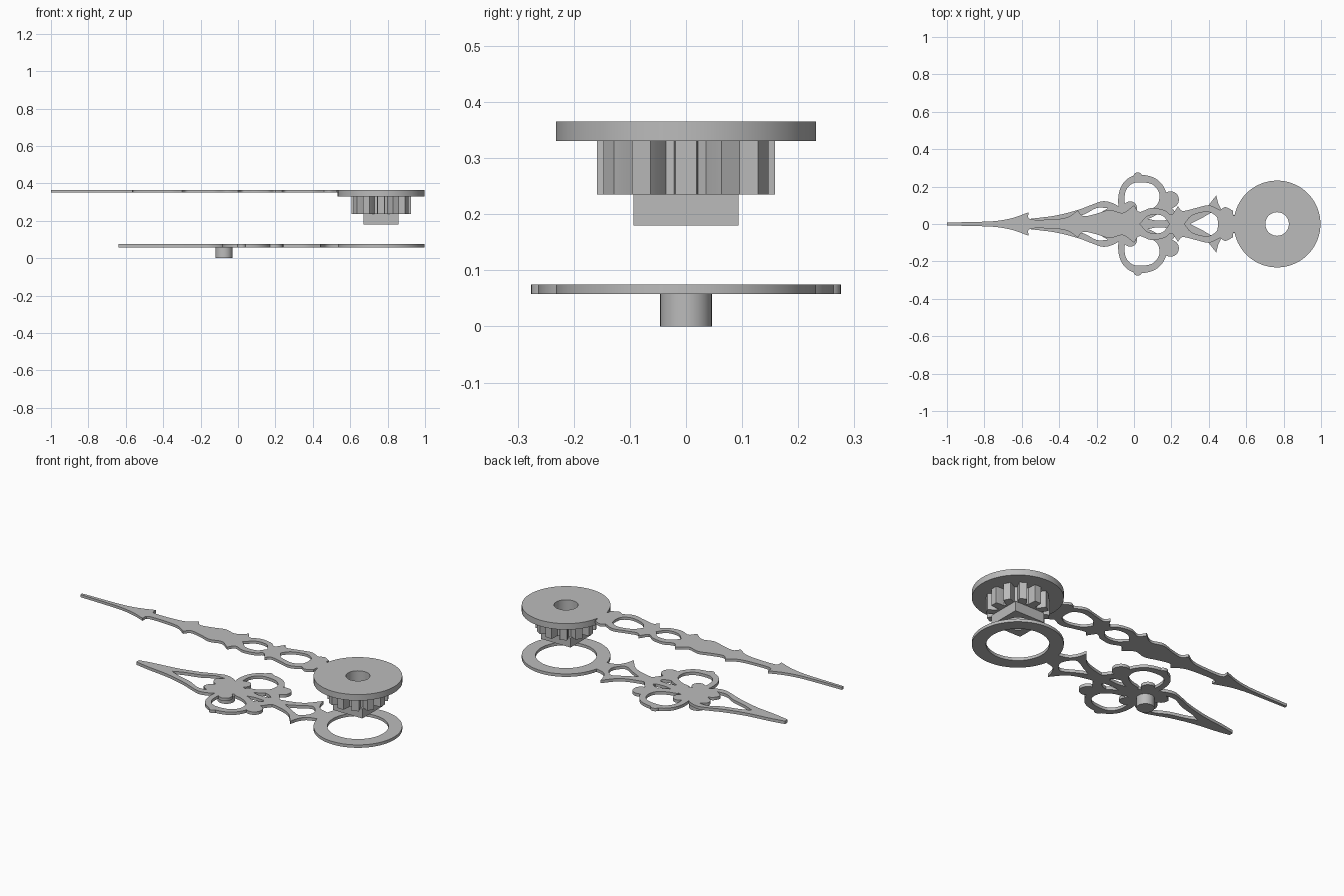
import bpy, bmesh, math
from mathutils import Vector

if "Cube" in bpy.data.objects:
    bpy.data.objects.remove(bpy.data.objects["Cube"])

# One plain grey material
grey = bpy.data.materials.new("plain grey")
grey.use_nodes = True
COLOUR = (0.5, 0.5, 0.5, 1)
grey.diffuse_color = COLOUR
grey.node_tree.nodes["Principled BSDF"].inputs["Base Color"].default_value = COLOUR

HUB = 0.765
BORE = 0.063


def smooth(points, steps=6):
    """Smooth open path through points of any dimension."""
    p = [Vector(q) for q in points]
    p = [2 * p[0] - p[1]] + p + [2 * p[-1] - p[-2]]
    out = []
    for a, b, c, d in zip(p, p[1:], p[2:], p[3:]):
        for i in range(steps):
            t = i / steps
            out.append(0.5 * (2 * b + (c - a) * t + (2 * a - 5 * b + 4 * c - d) * t * t
                              + (3 * b - a - 3 * c + d) * t ** 3))
    return out + [p[-2]]


def mirrored(*runs):
    """Closed outline from the upper half; each run meets the next at a corner."""
    half = []
    for run in runs:
        half += smooth(run)[1 if half else 0:]
    return half + [Vector((q.x, -q.y)) for q in reversed(half) if abs(q.y) > 1e-4]


def circle(x, y, r, n=48):
    return [Vector((x + r * math.cos(i * math.tau / n), y + r * math.sin(i * math.tau / n)))
            for i in range(n)]


def ribbon(points):
    """Outline of a curved band; points are x, y, half width."""
    path = smooth(points)
    left, right = [], []
    for i, q in enumerate(path):
        t = (path[min(i + 1, len(path) - 1)] - path[max(i - 1, 0)]).xy.normalized()
        n = Vector((-t.y, t.x)) * q.z
        left.append(q.xy + n)
        right.append(q.xy - n)
    return left + right[::-1]


def flip(loop):
    return [Vector((q.x, -q.y)) for q in reversed(loop)]


def plate(name, loops, bottom, top):
    """Extruded flat shape; loops after the first are holes."""
    curve = bpy.data.curves.new(name, 'CURVE')
    curve.dimensions = '2D'
    curve.fill_mode = 'BOTH'
    curve.extrude = (top - bottom) / 2
    for loop in loops:
        spline = curve.splines.new('POLY')
        spline.points.add(len(loop) - 1)
        for point, q in zip(spline.points, loop):
            point.co = (q.x, q.y, 0, 1)
        spline.use_cyclic_u = True
    shape = bpy.data.objects.new(name, curve)
    bpy.context.collection.objects.link(shape)
    mesh = bpy.data.meshes.new_from_object(
        shape.evaluated_get(bpy.context.evaluated_depsgraph_get()))
    bpy.data.objects.remove(shape)
    bm = bmesh.new()
    bm.from_mesh(mesh)
    bmesh.ops.remove_doubles(bm, verts=bm.verts, dist=1e-5)
    bmesh.ops.translate(bm, verts=bm.verts, vec=(0, 0, (top + bottom) / 2))
    bmesh.ops.recalc_face_normals(bm, faces=bm.faces)
    bm.to_mesh(mesh)
    bm.free()
    mesh.materials.clear()
    mesh.materials.append(grey)
    obj = bpy.data.objects.new(name, mesh)
    bpy.context.collection.objects.link(obj)
    bpy.ops.object.select_all(action='DESELECT')
    obj.select_set(True)
    bpy.context.view_layer.objects.active = obj
    bpy.ops.object.shade_smooth_by_angle(angle=math.radians(30))
    return obj


# Hub: disc, pinion gear and square drive share one bore
bore = circle(HUB, 0, BORE)
plate("minute_disc", [circle(HUB, 0, 0.232, 72), bore], 0.33, 0.365)

TEETH = 12
gear = []
for i in range(TEETH):
    middle = i * math.tau / TEETH
    for offset, r in ((-0.2, 0.112), (-0.15, 0.145), (-0.12, 0.16),
                      (0.12, 0.16), (0.15, 0.145), (0.2, 0.112)):
        a = middle + offset
        gear.append(Vector((HUB + r * math.cos(a), r * math.sin(a))))
plate("pinion_gear", [gear, bore], 0.235, 0.33)

s = 0.094
square = [Vector((HUB + a * s, b * s)) for a, b in ((-1, -1), (1, -1), (1, 1), (-1, 1))]
plate("square_drive", [square, bore], 0.18, 0.235)

# Minute hand: arrow tip, barbed stem, two pierced loops, shoulder
minute_outline = mirrored(
    [(-1, .008), (-.85, .011), (-.74, .016), (-.65, .032), (-.565, .062)],
    [(-.565, .062), (-.555, .026), (-.45, .024), (-.36, .035), (-.3, .072)],
    [(-.3, .072), (-.27, .042), (-.2, .055), (-.13, .075), (-.06, .06), (0, .1)],
    [(0, .1), (.03, .065), (.09, .085), (.16, .075), (.2, .05), (.235, .095)],
    [(.235, .095), (.26, .07), (.33, .085), (.4, .1), (.46, .075)],
    [(.46, .075), (.49, .09), (.53, .07)],
    [(.53, .07), (.535, .045), (.58, .045)])
minute_holes = [
    mirrored([(.03, 0), (.08, .045), (.15, .045), (.19, 0)]),
    mirrored([(.27, 0), (.31, .045), (.39, .065), (.44, .04), (.45, 0)])]
plate("minute_hand", [minute_outline] + minute_holes, 0.35, 0.365)

# Hour hand: parts of one flat plate
LOW, HIGH = 0.058, 0.075
plate("hour_ring", [circle(HUB, 0, 0.232, 72), circle(HUB, 0, 0.16, 72)], LOW, HIGH)
plate("hour_blade", [
    mirrored([(-.64, .012), (-.55, .028), (-.42, .045), (-.3, .075), (-.22, .105),
              (-.16, .122), (-.1, .105), (-.06, .07), (-.02, .03)]),
    mirrored([(-.42, 0), (-.36, .025), (-.27, .05), (-.2, .085), (-.14, .085)],
             [(-.14, .085), (-.18, .055), (-.17, .02), (-.14, 0)])], LOW, HIGH)
plate("hour_fan", [
    mirrored([(.18, .03), (.27, .04), (.37, .075), (.44, .152)],
             [(.44, .152), (.455, .1), (.49, .06), (.58, .04)]),
    mirrored([(.3, 0), (.36, .03), (.43, .065), (.47, .03), (.48, 0)])], LOW, HIGH)
plate("hour_spine", [ribbon([(-.1, 0, .04), (-.03, 0, .055), (.05, 0, .035),
                             (.13, 0, .018), (.24, 0, .03)])], LOW, HIGH)

# Mirrored scrollwork on both sides of the spine
scrolls = {
    "loop": ribbon([(-.03, .03, .02), (-.065, .1, .018), (-.06, .18, .016), (-.02, .23, .018),
                    (.04, .243, .02), (.11, .225, .018), (.152, .17, .018),
                    (.145, .1, .02), (.09, .055, .02), (.02, .035, .02)]),
    "knob": circle(.02, .252, .024, 24),
    "outer_scroll": circle(.195, .13, .045, 32),
    "inner_scroll": circle(-.02, .085, .036, 32),
    "brace": ribbon([(.13, .08, .02), (.18, .07, .025), (.22, .03, .02), (.25, .01, .015)]),
}
for part, loop in scrolls.items():
    plate("hour_" + part + "_left", [loop], LOW, HIGH)
    plate("hour_" + part + "_right", [flip(loop)], LOW, HIGH)

# Round peg below the hour hand
plate("hour_peg", [circle(-.075, 0, .046)], 0, LOW)
